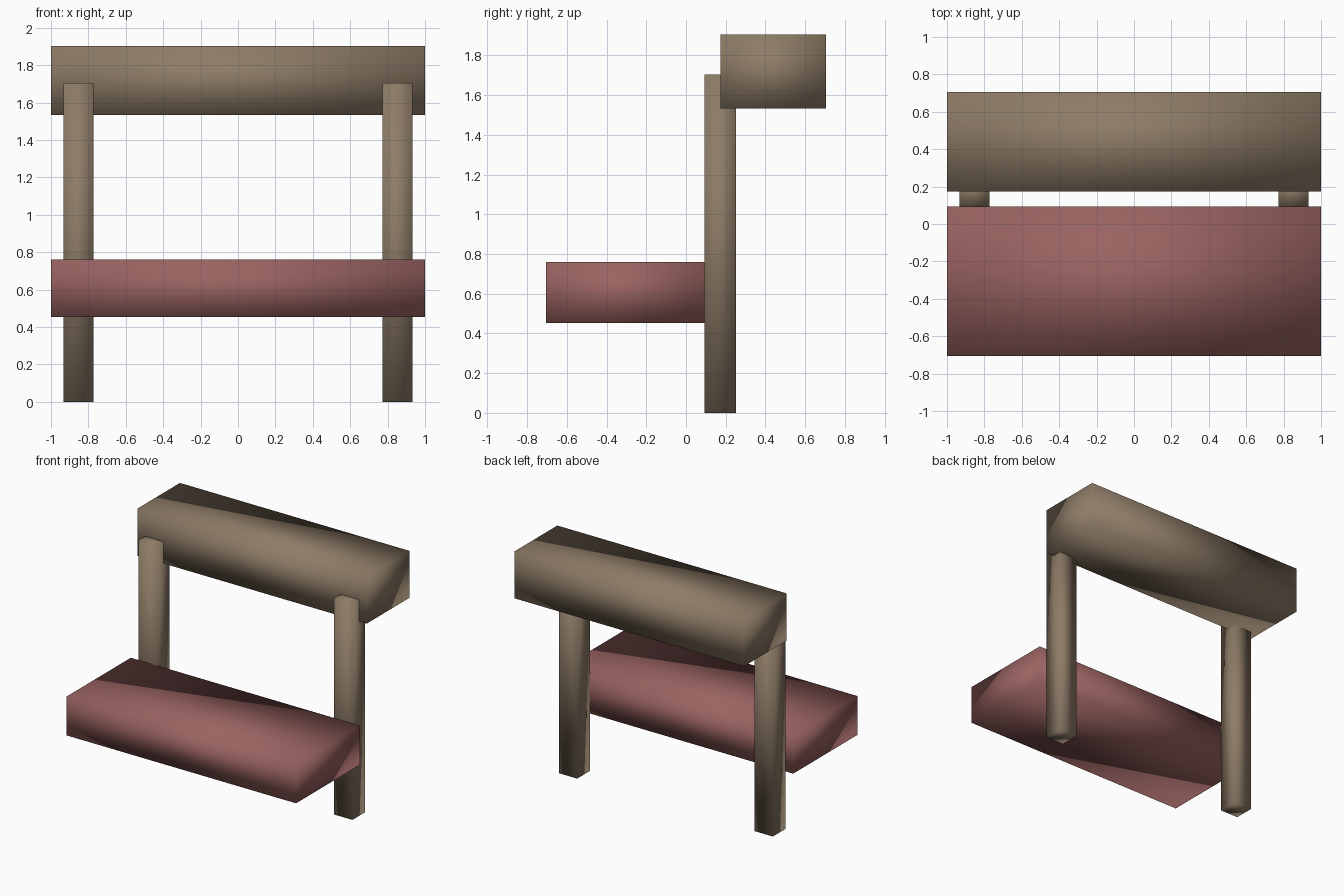
import bpy

if "Cube" in bpy.data.objects:
    bpy.data.objects.remove(bpy.data.objects["Cube"])


def material(name, color):
    mat = bpy.data.materials.new(name)
    mat.diffuse_color = (*color, 1.0)
    mat.use_nodes = True
    mat.node_tree.nodes["Principled BSDF"].inputs["Base Color"].default_value = mat.diffuse_color
    return mat


def box(name, lo, hi, mat):
    """Smooth-shaded block spanning the two opposite corners."""
    bpy.ops.mesh.primitive_cube_add(size=1)
    ob = bpy.context.object
    ob.name = name
    ob.location = [(a + b) / 2 for a, b in zip(lo, hi)]
    ob.scale = [b - a for a, b in zip(lo, hi)]
    bpy.ops.object.transform_apply(location=False, rotation=False, scale=True)
    bpy.ops.object.shade_smooth()
    ob.data.materials.append(mat)
    return ob


wood = material("wood", (0.27, 0.20, 0.135))
red = material("red_seat", (0.32, 0.125, 0.12))

# Seat and top beam
box("seat", (-1, -0.705, 0.453), (1, 0.093, 0.76), red)
box("top_beam", (-1, 0.174, 1.533), (1, 0.705, 1.904), wood)

# Two posts joining them
for side, x in (("left", -0.853), ("right", 0.853)):
    box(side + "_post", (x - 0.08, 0.092, 0), (x + 0.08, 0.251, 1.704), wood)
